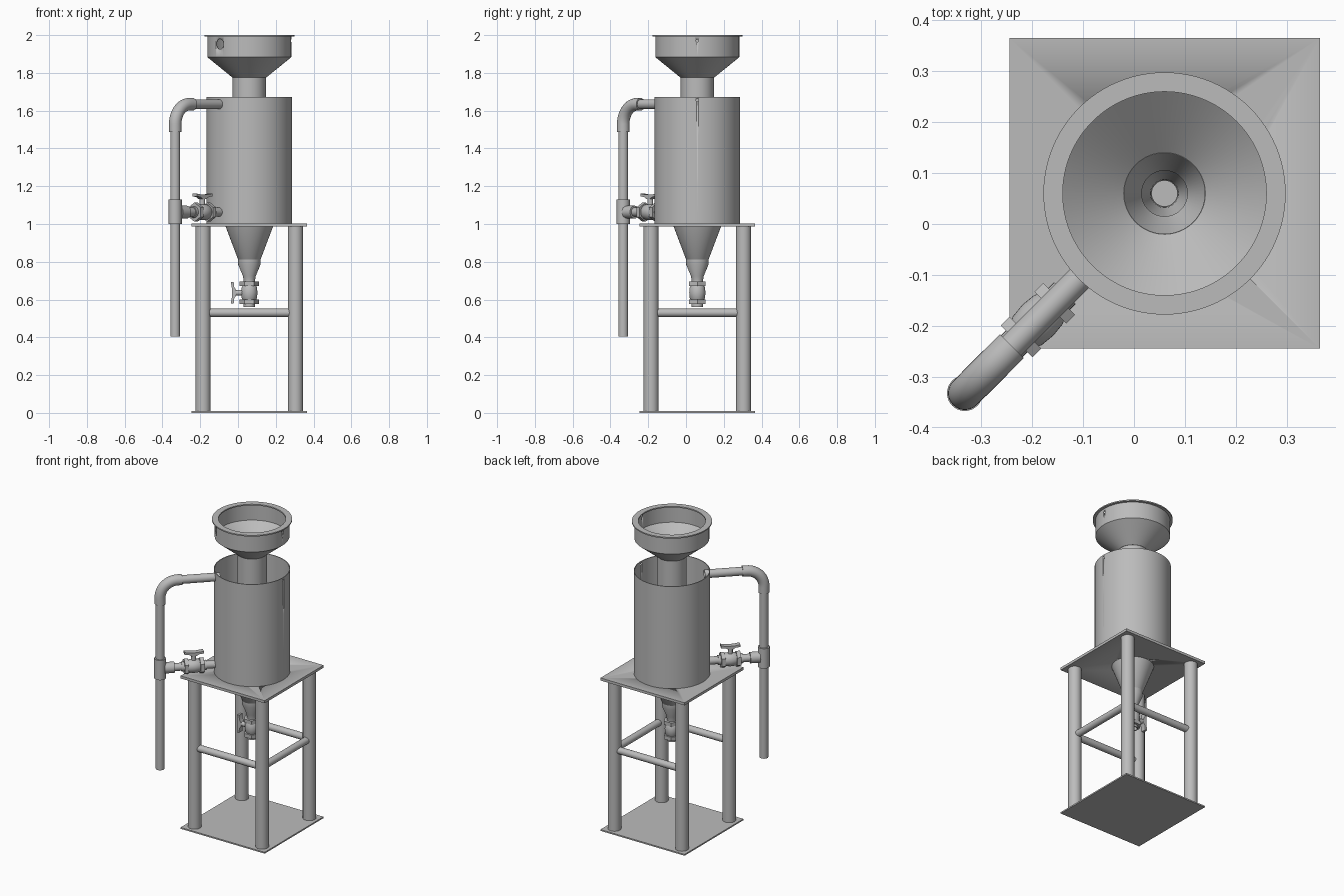
import bpy
import bmesh
from math import radians, cos, sin, tau
from mathutils import Matrix, Vector

cube = bpy.data.objects.get("Cube")
if cube:
    bpy.data.objects.remove(cube)

steel = bpy.data.materials.new("grey_steel")
steel.use_nodes = True
GREY = (0.5, 0.5, 0.5, 1)
steel.diffuse_color = GREY
steel.node_tree.nodes["Principled BSDF"].inputs["Base Color"].default_value = GREY

CENTRE = Matrix.Translation((0.06, 0.06, 0))
SIDE = CENTRE @ Matrix.Rotation(radians(225), 4, "Z")   # local x points out to the side pipe


def outward(dist, z):
    """Frame whose z axis runs outward and whose -x axis points up."""
    return SIDE @ Matrix.Translation((dist, 0, z)) @ Matrix.Rotation(radians(90), 4, "Y")


def finish(name, bm, matrix=CENTRE):
    bmesh.ops.recalc_face_normals(bm, faces=bm.faces)
    mesh = bpy.data.meshes.new(name)
    bm.to_mesh(mesh)
    bm.free()
    mesh.transform(matrix)
    mesh.materials.append(steel)
    mesh.shade_smooth()
    mesh.set_sharp_from_angle(angle=radians(32))
    obj = bpy.data.objects.new(name, mesh)
    bpy.context.collection.objects.link(obj)
    return obj


def skin(bm, rings, closed):
    """Join equal rings of points with quads."""
    rows = [[bm.verts.new(p) for p in ring] for ring in rings]
    n = len(rows[0])
    pairs = list(zip(rows, rows[1:])) + ([(rows[-1], rows[0])] if closed else [])
    for a, b in pairs:
        for i in range(n):
            j = (i + 1) % n
            bm.faces.new((a[i], a[j], b[j], b[i]))
    return rows


def lathe(name, profile, matrix=CENTRE, sides=64):
    """Spin a closed (radius, height) profile into a hollow part."""
    bm = bmesh.new()
    turns = [tau * i / sides for i in range(sides)]
    skin(bm, [[(r * cos(t), r * sin(t), z) for t in turns] for r, z in profile], True)
    return finish(name, bm, matrix)


def tube(name, r, inner, z0, z1, matrix=CENTRE, sides=32):
    return lathe(name, [(r, z0), (r, z1), (inner, z1), (inner, z0)], matrix, sides)


def rod(name, r, a, b, matrix=CENTRE, sides=32):
    a, b = Vector(a), Vector(b)
    bm = bmesh.new()
    turn = (b - a).to_track_quat("Z", "Y").to_matrix().to_4x4()
    bmesh.ops.create_cone(bm, cap_ends=True, segments=sides, radius1=r, radius2=r,
                          depth=(b - a).length,
                          matrix=Matrix.Translation((a + b) / 2) @ turn)
    return finish(name, bm, matrix)


def plate(name, z0, z1, half=0.305):
    bm = bmesh.new()
    bmesh.ops.create_cube(bm, size=1)
    bmesh.ops.transform(bm, verts=bm.verts, matrix=Matrix.Translation((0, 0, (z0 + z1) / 2))
                        @ Matrix.Diagonal((2 * half, 2 * half, z1 - z0, 1)))
    return finish(name, bm)


def drill(obj, r, a, b, matrix=CENTRE):
    cutter = rod("drill", r, a, b, matrix, 24)
    mod = obj.modifiers.new("hole", "BOOLEAN")
    mod.operation, mod.solver, mod.object = "DIFFERENCE", "EXACT", cutter
    bpy.context.view_layer.objects.active = obj
    bpy.ops.object.modifier_apply(modifier=mod.name)
    bpy.data.objects.remove(cutter)


def valve(name, matrix):
    """Ball valve along local z, handle on the -x side."""
    lathe(name + "_body", [(0.03, -0.075), (0.03, -0.045), (0.04, -0.03), (0.043, 0),
                           (0.04, 0.03), (0.03, 0.045), (0.03, 0.075),
                           (0.025, 0.075), (0.025, -0.075)], matrix, 32)
    for end, z in (("near", -0.047), ("far", 0.047)):
        tube(name + "_" + end + "_nut", 0.051, 0.029, z - 0.012, z + 0.012, matrix, 6)
    rod(name + "_stem", 0.015, (-0.035, 0, 0), (-0.082, 0, 0), matrix, 16)
    # tapered lever with flared grips
    half = [(-0.07, 0.014), (-0.08, 0.03), (-0.083, 0.058), (-0.098, 0.058), (-0.092, 0.02)]
    outline = half + [(x, -z) for x, z in reversed(half)]
    bm = bmesh.new()
    rows = skin(bm, [[(x, y, z) for x, z in outline] for y in (-0.017, 0.017)], False)
    for row in rows:
        bm.faces.new(row)
    finish(name + "_handle", bm, matrix)


# Stand
plate("base_plate", 0, 0.009)
table = plate("table_plate", 0.986, 1.003)
drill(table, 0.121, (0, 0, 0.9), (0, 0, 1.1))
LEG = 0.245
for fb, y in (("front", -LEG), ("back", LEG)):
    for lr, x in (("right", -LEG), ("left", LEG)):
        rod(fb + "_" + lr + "_leg", 0.04, (x, y, 0.009), (x, y, 0.986))
    rod(fb + "_crossbar", 0.022, (-LEG, y, 0.53), (LEG, y, 0.53))
rod("left_crossbar", 0.022, (LEG, -LEG, 0.53), (LEG, LEG, 0.53))

# Tank, with its settling cone running down through the table
tank = tube("tank", 0.227, 0.222, 1.003, 1.673, sides=96)
drill(tank, 0.007, (0.2, 0, 1.655), (0.25, 0, 1.655))
lathe("tank_cone", [(0.222, 1.22), (0.125, 0.985), (0.055, 0.8), (0.05, 0.795),
                    (0.045, 0.795), (0.05, 0.805), (0.118, 0.988), (0.217, 1.225)])
lathe("cone_collar", [(0.06, 0.815), (0.059, 0.785), (0.034, 0.725), (0.03, 0.7),
                      (0.025, 0.7), (0.028, 0.725), (0.05, 0.785), (0.055, 0.815)])
valve("drain_valve", CENTRE @ Matrix.Translation((0, 0, 0.636)))

# Hopper with flat lip and a long feed neck
hopper = lathe("hopper", [(0.238, 2.0), (0.238, 1.992), (0.222, 1.992), (0.222, 1.883),
                          (0.089, 1.775), (0.079, 1.775), (0.217, 1.888),
                          (0.217, 1.992), (0.2, 1.992), (0.2, 2.0)], sides=96)
drill(hopper, 0.027, (0.19, 0, 1.952), (0.25, 0, 1.952), SIDE)
drill(hopper, 0.007, (0.2, 0, 1.97), (0.25, 0, 1.97))
tube("feed_neck", 0.088, 0.079, 1.3, 1.776, sides=64)

# Overflow pipe with a bend at the top
REACH, TOP, BEND = 0.555, 1.634, 0.105
tube("downpipe", 0.026, 0.021, 0.405, 1.51, SIDE @ Matrix.Translation((REACH, 0, 0)))
tube("overflow_pipe", 0.026, 0.021, 0.195, 0.44, outward(0, TOP))
arc = [radians(90 * i / 12) for i in range(13)]
cx, cz = REACH - BEND, TOP - BEND
path = [(REACH, 1.487, 0)] + [(cx + BEND * cos(a), cz + BEND * sin(a), a) for a in arc]
path.append((0.424, TOP, radians(90)))
outer, inner = [[[(x + r * cos(t) * cos(a), r * sin(t), z + r * cos(t) * sin(a))
                  for t in [tau * i / 32 for i in range(32)]] for x, z, a in path]
                for r in (0.033, 0.025)]
bm = bmesh.new()
skin(bm, outer + inner[::-1], True)
finish("pipe_elbow", bm, SIDE)

# Side branch with its own valve
MID = 1.063
tube("tee_sleeve", 0.035, 0.025, 1.0, 1.13, SIDE @ Matrix.Translation((REACH, 0, 0)))
lathe("tee_branch", [(0.034, 0.47), (0.034, 0.53), (0.022, 0.53), (0.022, 0.47)],
      outward(0, MID), 32)
tube("branch_outer_pipe", 0.024, 0.02, 0.41, 0.5, outward(0, MID))
tube("branch_inner_pipe", 0.024, 0.02, 0.195, 0.3, outward(0, MID))
valve("branch_valve", outward(0.352, MID))
